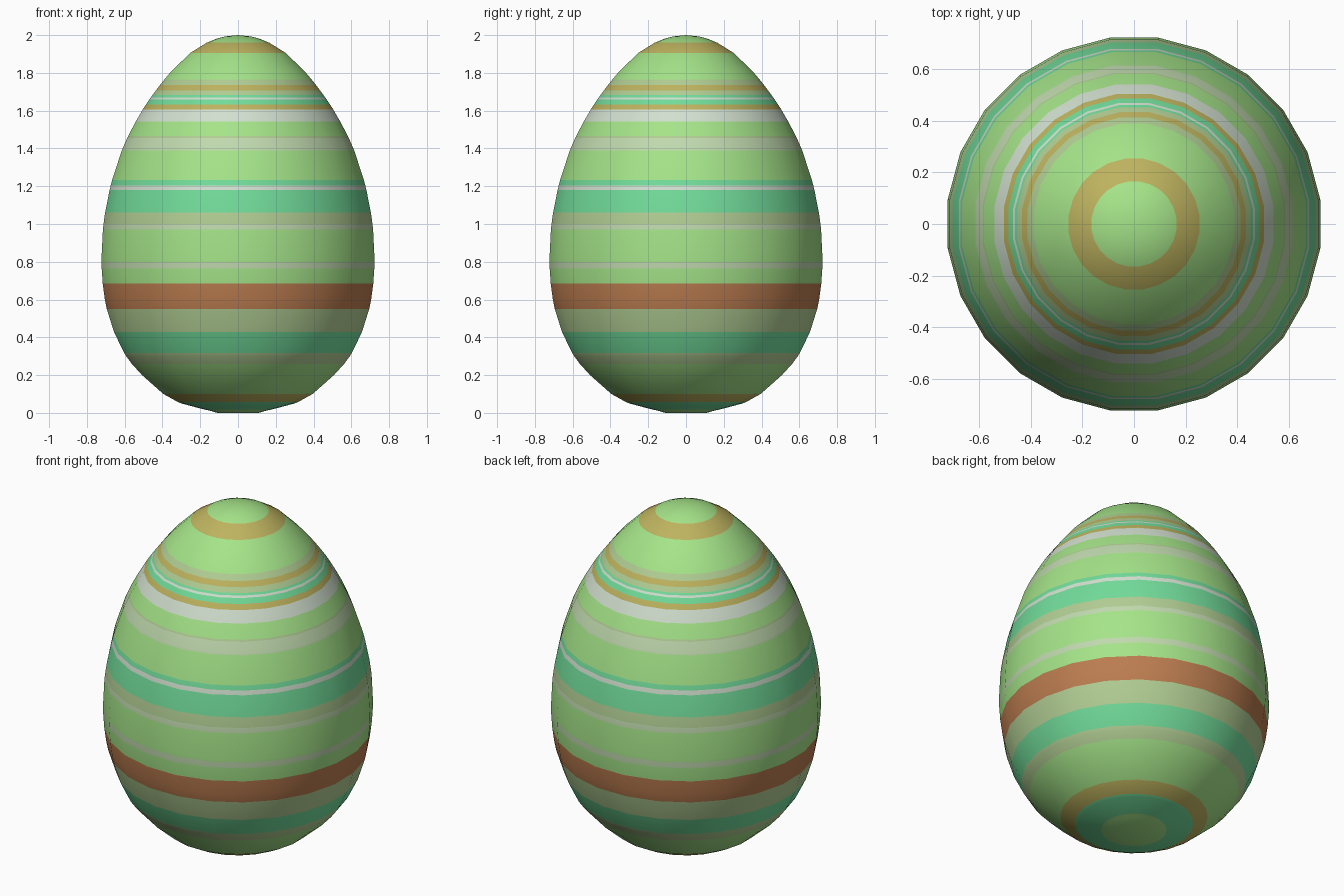
import bpy, bmesh, math

if "Cube" in bpy.data.objects:
    bpy.data.objects.remove(bpy.data.objects["Cube"])

SIDES = 24

# Egg profile: (height, radius seen across the flats)
PROFILE = [(0.0, 0.11), (0.012, 0.15), (0.05, 0.30), (0.1, 0.395), (0.2, 0.508),
           (0.3, 0.592), (0.43, 0.657), (0.6, 0.705), (0.81, 0.723), (1.0, 0.712),
           (1.2, 0.675), (1.4, 0.611), (1.6, 0.508), (1.7, 0.44), (1.8, 0.36),
           (1.905, 0.254), (1.96, 0.165), (2.0, 0.0)]

# Flat colours, given as sRGB bytes and converted to linear
COLOURS = {
    "green": (165, 228, 137),
    "tan_green": (177, 205, 147),
    "pale_green": (192, 217, 174),
    "pale_grey": (210, 224, 207),
    "teal": (114, 220, 154),
    "ochre": (190, 179, 95),
    "brown": (188, 125, 80),
}

# Painted bands: (upper height, colour), from the base up
BANDS = [(0.017, "green"), (0.057, "teal"), (0.10, "ochre"), (0.26, "green"),
         (0.318, "tan_green"), (0.427, "teal"), (0.55, "tan_green"),
         (0.685, "brown"), (0.765, "green"), (0.80, "pale_green"),
         (0.97, "green"), (1.0, "pale_green"), (1.06, "tan_green"),
         (1.18, "teal"), (1.205, "pale_grey"), (1.232, "teal"),
         (1.388, "green"), (1.455, "pale_green"), (1.465, "tan_green"),
         (1.542, "green"), (1.605, "pale_grey"), (1.633, "ochre"),
         (1.66, "teal"), (1.671, "pale_grey"), (1.682, "teal"),
         (1.708, "tan_green"), (1.735, "ochre"), (1.765, "tan_green"),
         (1.905, "green"), (1.96, "ochre"), (2.0, "green")]


def linear(c):
    c /= 255
    return c / 12.92 if c <= 0.04045 else ((c + 0.055) / 1.055) ** 2.4


def radius(z):
    """Smooth interpolation of the squared radius, which stays round at the tip."""
    p = [(h, r * r) for h, r in PROFILE]
    i = max(k for k in range(len(p) - 1) if p[k][0] <= z)

    def slope(k):
        a, b = p[max(k - 1, 0)], p[min(k + 1, len(p) - 1)]
        return (b[1] - a[1]) / (b[0] - a[0])
    (z0, a), (z1, b) = p[i], p[i + 1]
    d = z1 - z0
    t = (z - z0) / d
    sq = ((2*t**3 - 3*t**2 + 1) * a + (t**3 - 2*t**2 + t) * d * slope(i)
          + (3*t**2 - 2*t**3) * b + (t**3 - t**2) * d * slope(i + 1))
    return math.sqrt(max(sq, 0)) / math.cos(math.pi / SIDES)


# Ring heights: profile points, band edges and a few extra near the tip
heights = {h for h, _ in PROFILE} | {top for top, _ in BANDS} | {1.98, 1.993}
heights = sorted(heights - {2.0})

bm = bmesh.new()
rings = []
for z in heights:
    r = radius(z)
    angles = [2 * math.pi * (k + 0.5) / SIDES for k in range(SIDES)]
    rings.append([bm.verts.new((r * math.cos(a), r * math.sin(a), z)) for a in angles])

# Egg wall, flat base and pointed tip
for low, high in zip(rings, rings[1:]):
    for k in range(SIDES):
        n = (k + 1) % SIDES
        bm.faces.new((low[k], low[n], high[n], high[k]))
tip = bm.verts.new((0, 0, 2))
base = bm.verts.new((0, 0, 0))
for k in range(SIDES):
    n = (k + 1) % SIDES
    bm.faces.new((rings[-1][k], rings[-1][n], tip))
    bm.faces.new((rings[0][n], rings[0][k], base))

# Colour each face by its height
names = list(COLOURS)
for f in bm.faces:
    z = f.calc_center_median().z
    f.material_index = names.index(next(c for top, c in BANDS if z < top))
    f.smooth = True

mesh = bpy.data.meshes.new("egg")
bm.to_mesh(mesh)
bm.free()
for name, rgb in COLOURS.items():
    mat = bpy.data.materials.new(name)
    mat.diffuse_color = (*map(linear, rgb), 1)
    mat.use_nodes = True
    mat.node_tree.nodes["Principled BSDF"].inputs["Base Color"].default_value = mat.diffuse_color
    mesh.materials.append(mat)
egg = bpy.data.objects.new("striped_egg", mesh)
bpy.context.collection.objects.link(egg)
